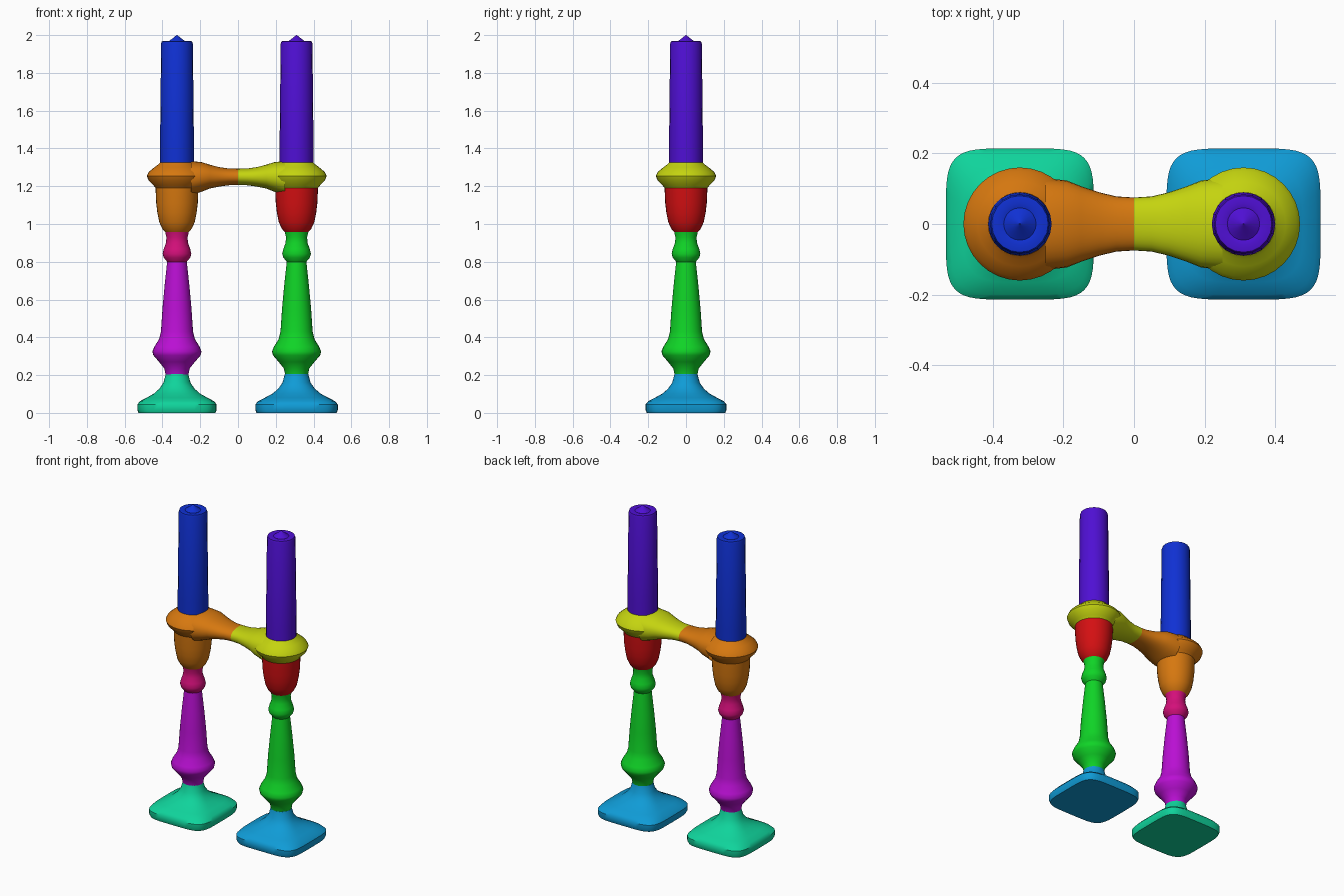
import bpy, bmesh, math

if "Cube" in bpy.data.objects:
    bpy.data.objects.remove(bpy.data.objects["Cube"])


def material(name, *rgb):
    """Flat material from display colour values."""
    linear = [((c + 0.055) / 1.055) ** 2.4 for c in rgb]
    m = bpy.data.materials.new(name)
    m.use_nodes = True
    m.diffuse_color = (*linear, 1)
    m.node_tree.nodes["Principled BSDF"].inputs["Base Color"].default_value = (*linear, 1)
    return m


teal = material("teal", .06, .83, .61)
sky = material("sky blue", .06, .61, .84)
magenta = material("magenta", .73, .06, .83)
pink = material("pink", .83, .06, .48)
green = material("green", .06, .83, .15)
orange = material("orange", .84, .47, .06)
red = material("red", .83, .06, .07)
yellow = material("yellow", .77, .83, .06)
blue = material("blue", .06, .19, .83)
purple = material("purple", .31, .06, .83)


def oval(rx, ry, power=2, sides=32):
    """Outline of a superellipse: power 2 is round, higher is squarer."""
    points = []
    for i in range(sides):
        a = math.tau * i / sides
        c, s = math.cos(a), math.sin(a)
        points.append((math.copysign(abs(c) ** (2 / power), c) * rx,
                       math.copysign(abs(s) ** (2 / power), s) * ry))
    return points


def loft(name, sections, mat, caps=True, angle=40):
    """Skin a list of closed sections."""
    bm = bmesh.new()
    rings = [[bm.verts.new(p) for p in s] for s in sections]
    for a, b in zip(rings, rings[1:]):
        for i in range(len(a)):
            j = (i + 1) % len(a)
            bm.faces.new((a[i], a[j], b[j], b[i]))
    if caps:
        bm.faces.new(rings[0])
        bm.faces.new(rings[-1])
    bmesh.ops.recalc_face_normals(bm, faces=bm.faces)
    mesh = bpy.data.meshes.new(name)
    bm.to_mesh(mesh)
    bm.free()
    mesh.materials.append(mat)
    obj = bpy.data.objects.new(name, mesh)
    bpy.context.collection.objects.link(obj)
    bpy.ops.object.select_all(action="DESELECT")
    obj.select_set(True)
    bpy.context.view_layer.objects.active = obj
    bpy.ops.object.shade_smooth_by_angle(angle=math.radians(angle))
    return obj


def turned(name, cx, profile, mat, sides=32):
    """Lathe a (radius, height) profile about the post axis."""
    return loft(name, [[(cx + x, y, z) for x, y in oval(r, r, sides=sides)]
                       for r, z in profile], mat)


SHAFT = [(.06, .2), (.067, .235), (.095, .27), (.125, .305), (.13, .325), (.12, .35),
         (.095, .39), (.085, .43), (.077, .55), (.066, .67), (.052, .8)]
NECK = [(.052, .8), (.07, .822), (.076, .842), (.07, .868), (.058, .9), (.056, .93), (.063, .96)]
CUP = [(.06, .955), (.078, .975), (.094, 1.01), (.104, 1.06), (.11, 1.11), (.114, 1.2)]
DISH = [(.113, 1.19), (.125, 1.205), (.15, 1.23), (.16, 1.255), (.15, 1.275),
        (.12, 1.3), (.1, 1.315), (.09, 1.325)]
CANDLE = [(.09, 1.28), (.09, 1.4), (.084, 1.955), (.08, 1.967), (.06, 1.97),
          (.046, 1.966), (.02, 1.985), (.002, 2.0)]
# half width, height, squareness
BASE = [(.208, 0, 5), (.214, .015, 5), (.214, .045, 5), (.2, .062, 4.5), (.165, .08, 3.6),
        (.125, .102, 2.8), (.095, .128, 2.3), (.073, .16, 2), (.061, .205, 2)]
# distance from middle, half width, underside, top
ARM = [(0, .075, 1.207, 1.293), (.05, .078, 1.205, 1.294), (.1, .09, 1.198, 1.301),
       (.15, .107, 1.188, 1.314), (.19, .123, 1.172, 1.327), (.25, .13, 1.15, 1.333)]

POSTS = [
    ("right", -1, -.323, teal, magenta, pink, orange, orange, blue),
    ("left", 1, .31, sky, green, green, red, yellow, purple),
]

for side, sign, cx, base, shaft, neck, cup, dish, candle in POSTS:
    # Square foot rising to a round stem
    widen = 1.02 if sign > 0 else .98
    loft(side + "_base", [[(cx + x, y, z) for x, y in oval(r * widen, r, p, 48)]
                          for r, z, p in BASE], base)
    # Turned post, holder and candle
    turned(side + "_shaft", cx, SHAFT, shaft)
    turned(side + "_neck", cx, NECK, neck)
    turned(side + "_cup", cx, CUP, cup)
    turned(side + "_dish", cx, DISH, dish)
    turned(side + "_candle", cx, CANDLE, candle, sides=20)
    # Half of the connecting arm
    loft(side + "_arm", [[(sign * d, y, (lo + hi) / 2 + z)
                          for y, z in oval(w, (hi - lo) / 2, 2.2)]
                         for d, w, lo, hi in ARM], dish, caps=False)
